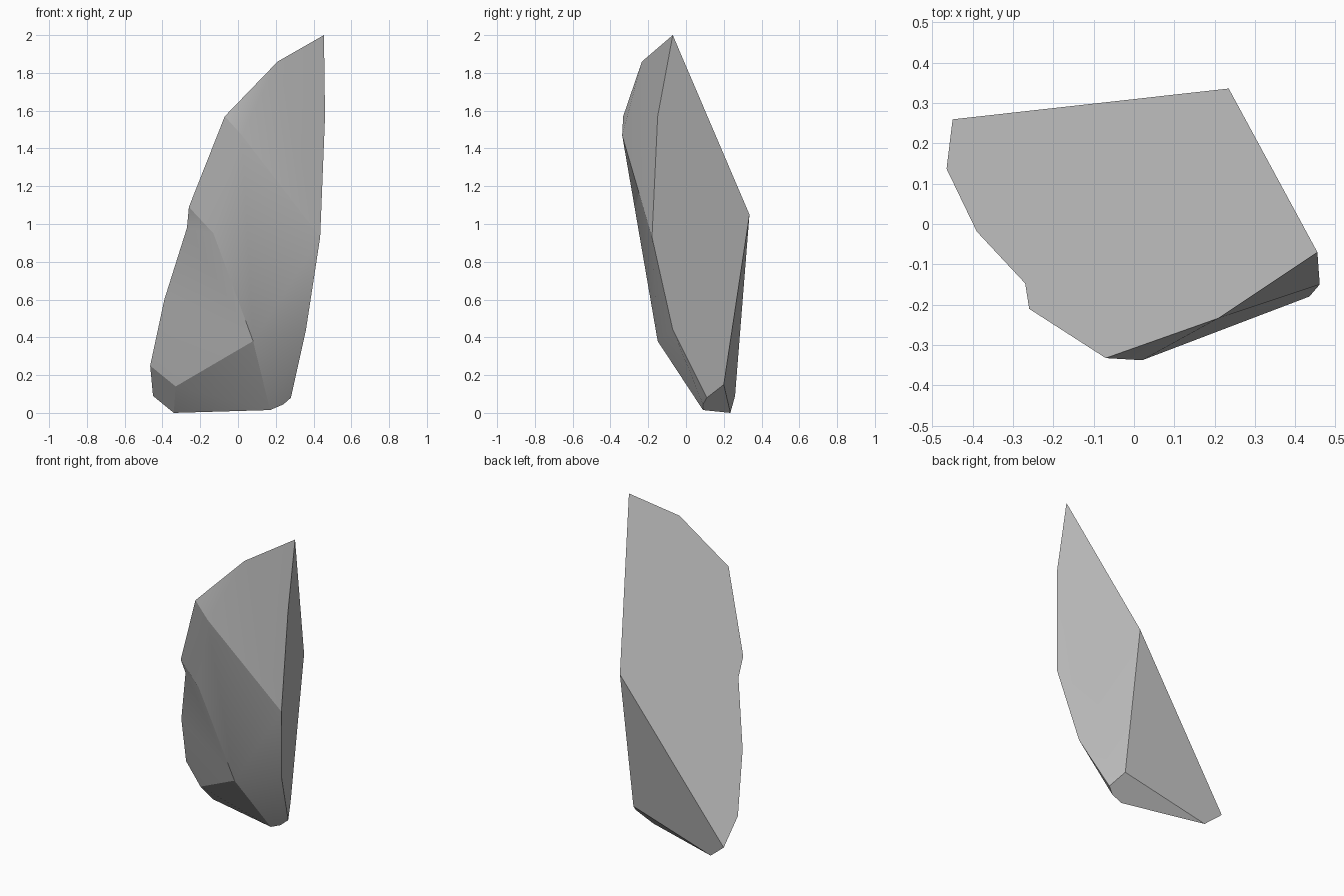
import bpy
import bmesh
from mathutils import Vector

default_cube = bpy.data.objects.get("Cube")
if default_cube:
    bpy.data.objects.remove(default_cube, do_unlink=True)


# The boulder is split by two large flat planes: a sloping back and a steep side.
def on_back(x, z):
    return Vector((x, 0.791 + 1.047 * x - 0.669 * z, z))


def on_side(y, z):
    return Vector((0.305 - 0.4 * y + 0.061 * z, y, z))


def free(x, y, z):
    return Vector((x, y, z))


def make_material(name, color):
    material = bpy.data.materials.new(name)
    material.use_nodes = True
    material.diffuse_color = color
    shader = next(n for n in material.node_tree.nodes if n.type == "BSDF_PRINCIPLED")
    shader.inputs["Base Color"].default_value = color
    shader.inputs["Roughness"].default_value = 0.9
    return material


corners = {
    # Rim of the back plane, from the peak down to the foot
    "A": on_side(-0.07, 2),
    "B": on_back(0.21, 1.86),
    "C": on_back(-0.07, 1.57),
    "D": on_back(-0.26, 1.09),
    "E": on_back(-0.27, 0.98),
    "F": on_back(-0.39, 0.6),
    "G": on_back(-0.465, 0.25),
    "H": on_back(-0.45, 0.09),
    "I": free(0.235, 0.336, 1.05),
    # Rim of the side plane
    "J": on_side(-0.15, 1.57),
    "K": on_side(-0.12, 1.07),
    "L": on_side(-0.07, 0.44),
    "M": on_side(0.2, 0.15),
    # Ridges of the chipped front
    "N": free(0.02, -0.338, 1.47),
    "O": free(-0.13, -0.215, 0.95),
    "P": free(0.08, -0.15, 0.38),
    "Q": free(-0.33, 0.09, 0.14),
    "R": free(0.435, -0.18, 0.93),
    # Foot
    "S": free(0.28, 0.11, 0.08),
    "T": free(0.24, 0.09, 0.045),
    "U": free(0.17, 0.09, 0.015),
    "V": free(-0.34, 0.235, 0),
}

facets = [
    "ABCDEFGHI", "AIMLKJ", "IHVM",            # back, side, lower back
    "CBN", "DCNO", "EDO", "ABNRJ", "NOPR",    # upper front with the notch
    "EOPF", "FPQG", "JKR", "RKL",             # left front and side chips
    "PRL", "PLU", "LSTU", "LMS",              # lower corner
    "PUQ", "QUV", "QVHG", "MVUTS",            # underside
]

# Boulder
bm = bmesh.new()
verts = {name: bm.verts.new(co) for name, co in corners.items()}
for facet in facets:
    bm.faces.new([verts[name] for name in facet])
bmesh.ops.recalc_face_normals(bm, faces=bm.faces[:])
mesh = bpy.data.meshes.new("boulder")
bm.to_mesh(mesh)
bm.free()

boulder = bpy.data.objects.new("boulder", mesh)
bpy.context.collection.objects.link(boulder)
mesh.materials.append(make_material("stone_grey", (0.5, 0.5, 0.5, 1)))

bpy.ops.object.select_all(action="DESELECT")
boulder.select_set(True)
bpy.context.view_layer.objects.active = boulder
bpy.ops.object.shade_smooth_by_angle(angle=0.35)
